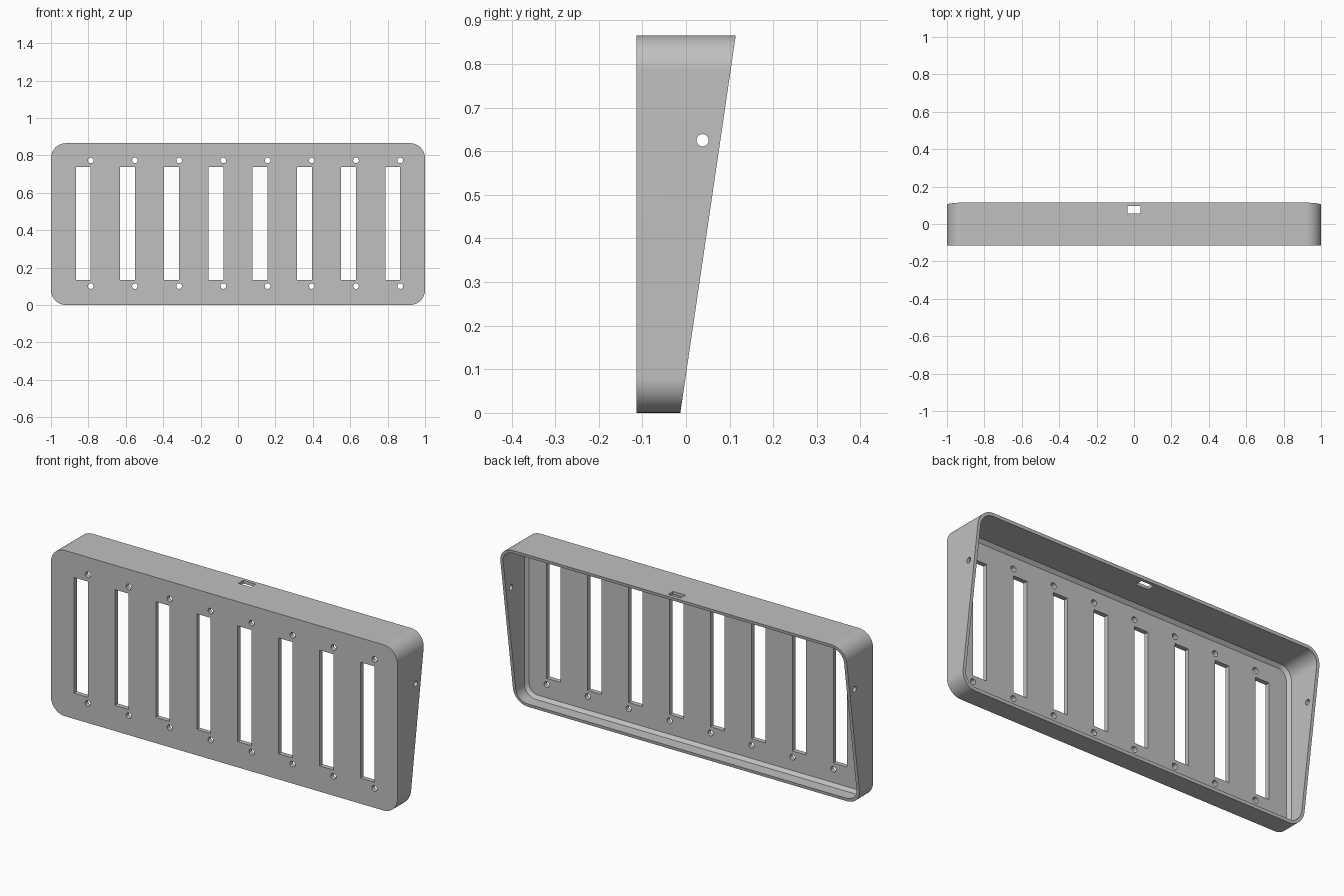
import bpy, bmesh, math
from mathutils import Matrix, Vector

cube = bpy.data.objects.get("Cube")
if cube:
    bpy.data.objects.remove(cube, do_unlink=True)

HEIGHT, FRONT = 0.865, -0.114
WALL, RADIUS, CHAMFER = 0.016, 0.08, 0.016
PLATE_BACK = FRONT + 0.024


def back_y(z):
    """Depth of the slanted rear rim at height z."""
    return -0.013 + 0.127 * z / HEIGHT


def outline(inset, steps=12):
    """Rounded rectangle in x and z, shrunk by inset."""
    r = RADIUS - inset
    cx, cz = 1 - RADIUS, HEIGHT / 2 - RADIUS
    points = []
    for i, (sx, sz) in enumerate([(1, 1), (-1, 1), (-1, -1), (1, -1)]):
        for k in range(steps + 1):
            a = math.pi / 2 * (i + k / steps)
            points.append((sx * cx + r * math.cos(a),
                           HEIGHT / 2 + sz * cz + r * math.sin(a)))
    return points


def make_object(name, bm):
    bmesh.ops.recalc_face_normals(bm, faces=bm.faces)
    mesh = bpy.data.meshes.new(name)
    bm.to_mesh(mesh)
    bm.free()
    obj = bpy.data.objects.new(name, mesh)
    bpy.context.collection.objects.link(obj)
    return obj


# Hollow tray: front plate, tapered outer wall, rear rim, inner wall, chamfer
bm = bmesh.new()
rings = []
for inset, depth in [(0, lambda z: FRONT),
                     (0, back_y),
                     (WALL, back_y),
                     (WALL, lambda z: PLATE_BACK + CHAMFER),
                     (WALL + CHAMFER, lambda z: PLATE_BACK)]:
    rings.append([bm.verts.new((x, depth(z), z)) for x, z in outline(inset)])
for a, b in zip(rings, rings[1:]):
    for i in range(len(a)):
        j = (i + 1) % len(a)
        bm.faces.new((a[i], a[j], b[j], b[i]))
bm.faces.new(rings[0])
bm.faces.new(rings[-1])
panel = make_object("slotted_panel", bm)

# Openings gathered in one cutter
cut = bmesh.new()


def cut_box(center, size):
    bmesh.ops.create_cube(cut, size=1, matrix=Matrix.Translation(center)
                          @ Matrix.Diagonal(Vector(size).to_4d()))


def cut_hole(center, radius, length, axis):
    bmesh.ops.create_cone(cut, cap_ends=True, segments=32, radius1=radius,
                          radius2=radius, depth=length,
                          matrix=Matrix.Translation(center)
                          @ Matrix.Rotation(math.pi / 2, 4, axis))


# Tall slots, each with a screw hole above and below its right edge
for i in range(8):
    x = (i - 3.5) * 0.2364
    cut_box((x, FRONT, 0.436), (0.08, 0.1, 0.604))
    for z in (0.101, 0.773):
        cut_hole((x + 0.04, FRONT, z), 0.015, 0.1, 'X')
# Side holes and cable opening in the top wall
for side in (-1, 1):
    cut_hole((side, 0.038, 0.625), 0.014, 0.1, 'Y')
cut_box((0, 0.075, HEIGHT), (0.072, 0.04, 0.1))
cutter = make_object("opening_cutter", cut)
cutter.hide_render = True

bpy.ops.object.select_all(action='DESELECT')
panel.select_set(True)
bpy.context.view_layer.objects.active = panel
mod = panel.modifiers.new("openings", 'BOOLEAN')
mod.operation, mod.solver, mod.object = 'DIFFERENCE', 'EXACT', cutter
bpy.ops.object.modifier_apply(modifier=mod.name)
bpy.data.objects.remove(cutter, do_unlink=True)

# Plain grey finish
grey = bpy.data.materials.new("plain_grey")
grey.use_nodes = True
colour = (0.53, 0.53, 0.53, 1)
grey.diffuse_color = colour
grey.node_tree.nodes["Principled BSDF"].inputs["Base Color"].default_value = colour
panel.data.materials.clear()
panel.data.materials.append(grey)
bpy.ops.object.shade_smooth_by_angle(angle=math.radians(30))
weighted = panel.modifiers.new("flat_face_normals", 'WEIGHTED_NORMAL')
weighted.keep_sharp = True
